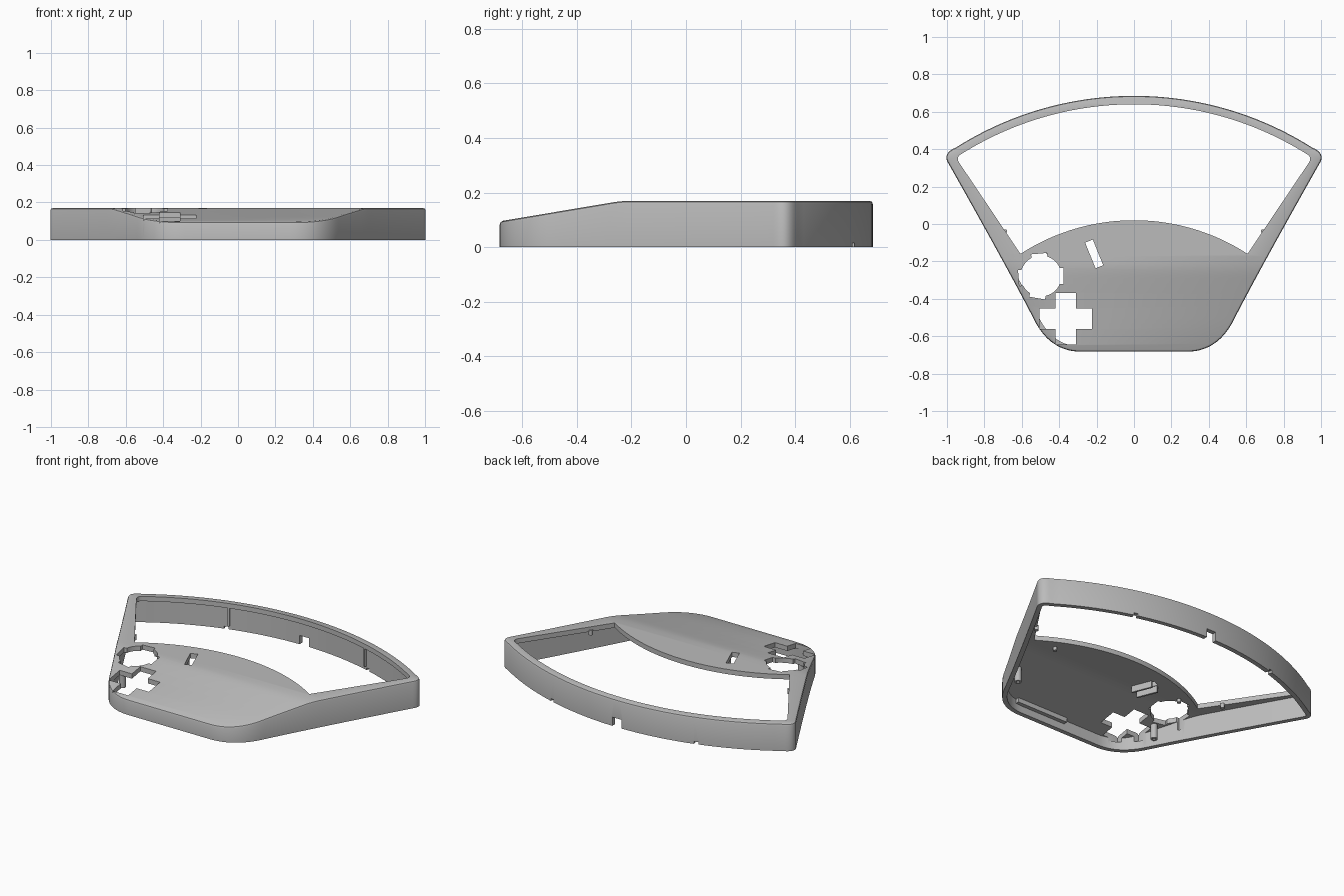
import bpy, bmesh, math
from mathutils import Vector, Matrix

if "Cube" in bpy.data.objects:
    bpy.data.objects.remove(bpy.data.objects["Cube"])

grey = bpy.data.materials.new("matte_grey")
grey.use_nodes = True
colour = (0.5, 0.5, 0.5, 1)
grey.diffuse_color = colour
grey.node_tree.nodes["Principled BSDF"].inputs["Base Color"].default_value = colour

ARC_Y = -1.095          # shared centre of all the long arcs
WALL, PLATE, TOP = 0.028, 0.03, 0.17


def finish(name, bm):
    bmesh.ops.recalc_face_normals(bm, faces=bm.faces)
    mesh = bpy.data.meshes.new(name)
    bm.to_mesh(mesh)
    bm.free()
    obj = bpy.data.objects.new(name, mesh)
    bpy.context.collection.objects.link(obj)
    mesh.materials.append(grey)
    return obj


def bezier(a, b, c, n):
    a, b, c = Vector(a), Vector(b), Vector(c)
    ts = [i / n for i in range(n + 1)]
    return [a * (1 - t) ** 2 + b * 2 * t * (1 - t) + c * t * t for t in ts]


def arc(radius, x0, x1, n):
    xs = [x0 + (x1 - x0) * i / n for i in range(n + 1)]
    return [Vector((x, ARC_Y + math.sqrt(radius ** 2 - x * x))) for x in xs]


def top_height(y):
    """Level at the back, sloping to the front, with a soft crease."""
    crease, soft, slope = -0.235, 0.04, 0.168
    d = crease - y
    if d <= -soft:
        return TOP
    if d >= soft:
        return TOP - slope * d
    return TOP - slope * (d + soft) ** 2 / (4 * soft)


def solid(name, half, rings, strip_cap):
    """Stack inset copies of a mirrored outline; rings are (inset, height rule)."""
    pts = half + [Vector((-p.x, p.y)) for p in reversed(half)]
    n, h = len(pts), len(half)
    bm = bmesh.new()
    loops = []
    for inset, height in rings:
        loop = []
        for i, p in enumerate(pts):
            a = (p - pts[i - 1]).normalized()
            b = (pts[(i + 1) % n] - p).normalized()
            t = (a + b).normalized()
            q = p + Vector((-t.y, t.x)) * inset / max(t.dot(b), 0.5)
            loop.append(bm.verts.new((q.x, q.y, height(q.y))))
        loops.append(loop)
    for lo, hi in zip(loops, loops[1:]):
        for i in range(n):
            j = (i + 1) % n
            bm.faces.new((lo[i], lo[j], hi[j], hi[i]))
    bm.faces.new(loops[0])
    if strip_cap:
        top = loops[-1]
        for i in range(h - 1):
            bm.faces.new((top[i], top[i + 1], top[n - 2 - i], top[n - 1 - i]))
    else:
        bm.faces.new(loops[-1])
    return finish(name, bm)


def box(name, centre, size, angle=0):
    bm = bmesh.new()
    m = Matrix.Translation(centre) @ Matrix.Rotation(angle, 4, 'Z') @ Matrix.Diagonal((*size, 1))
    bmesh.ops.create_cube(bm, size=1, matrix=m)
    return finish(name, bm)


def cylinder(name, centre, radius, height, sides=32):
    bm = bmesh.new()
    bmesh.ops.create_cone(bm, cap_ends=True, segments=sides, radius1=radius, radius2=radius,
                          depth=height, matrix=Matrix.Translation(centre))
    return finish(name, bm)


def cut(target, cutter):
    mod = target.modifiers.new("cut", 'BOOLEAN')
    mod.operation, mod.solver, mod.object = 'DIFFERENCE', 'EXACT', cutter
    bpy.context.view_layer.objects.active = target
    bpy.ops.object.modifier_apply(modifier=mod.name)
    bpy.data.objects.remove(cutter)


def smooth(obj):
    bpy.ops.object.select_all(action='DESELECT')
    obj.select_set(True)
    bpy.context.view_layer.objects.active = obj
    bpy.ops.object.shade_smooth_by_angle(angle=math.radians(32))


# Outer outline, front to back on one side
side = bezier((0.535, -0.51), (0.66, -0.265), (0.99, 0.32), 40)
outline = bezier((0.28, -0.683), (0.45, -0.683), (0.535, -0.51), 14)[:-1] + side[:-1]
outline += bezier((0.99, 0.32), (1.03, 0.378), (0.95, 0.41), 8)[:-1]
outline += arc(1.78, 0.95, 0.02, 28)

# Hollow shell with a softened upper rim, open underneath
R = 0.012
shell = solid("shell", outline, [
    (0, lambda y: 0),
    (0, lambda y: top_height(y) - R),
    (0.3 * R, lambda y: top_height(y) - 0.3 * R),
    (R, top_height)], True)
cut(shell, solid("cavity", outline, [
    (WALL, lambda y: -0.05),
    (WALL, lambda y: top_height(y) - PLATE)], True))

# Fan shaped window
window = arc(1.115, 0.02, 0.607, 20)
window += bezier((0.935, 0.328), (0.952, 0.355), (0.93, 0.37), 4)
window += arc(1.735, 0.9, 0.02, 24)
cut(shell, solid("window", window, [(0, lambda y: -0.1), (0, lambda y: 0.3)], False))

# Cross shaped opening
for size in ((0.28, 0.11, 0.2), (0.11, 0.276, 0.2)):
    cut(shell, box("cross_cutter", (-0.365, -0.507, 0.15), size))

# Round opening with four key slots
HOLE = Vector((-0.497, -0.278, 0.17))
cut(shell, cylinder("round_cutter", HOLE, 0.109, 0.2, 48))
for angle in (0, 95, 185, 260):
    a = math.radians(angle)
    offset = Vector((math.cos(a), math.sin(a), 0)) * 0.085
    cut(shell, box("key_cutter", HOLE + offset, (0.07, 0.085, 0.2), a))

# Slanted slot
TILT = math.radians(22)
SLOT = Vector((-0.213, -0.16, 0.15))
cut(shell, box("slot_cutter", SLOT, (0.044, 0.148, 0.2), TILT))

# Cable notch and two small notches in the back wall
cut(shell, box("cable_notch", (0, 0.67, 0.02), (0.065, 0.1, 0.07)))
for s in (-1, 1):
    cut(shell, box("small_notch", (0.5 * s, 0.613, 0), (0.025, 0.1, 0.03), -0.28 * s))
smooth(shell)

# Rails beside the slot on the underside
for s, label in ((-1, "left"), (1, "right")):
    across = Vector((math.cos(TILT), math.sin(TILT), 0)) * 0.032 * s
    box("slot_rail_" + label, SLOT + across + Vector((0, 0, -0.025)), (0.012, 0.13, 0.05), TILT)

# Paired ribs, posts and bosses
for s, label in ((-1, "right"), (1, "left")):
    box("back_rib_" + label, (0.475 * s, 0.592, 0.085), (0.012, 0.03, 0.12), -0.27 * s)
    post = cylinder("post_" + label, (0.505 * s, -0.425, 0.07), 0.02, 0.1)
    cut(post, cylinder("post_bore", (0.505 * s, -0.425, 0.02), 0.009, 0.06))
    smooth(post)
    smooth(cylinder("boss_" + label, (0.69 * s, -0.04, 0.135), 0.012, 0.03, 16))
    smooth(cylinder("panel_boss_" + label, (0.46 * s, -0.15, 0.135), 0.012, 0.03, 16))

# Ledge inside the front wall
box("front_ledge", (0.15, -0.645, 0.06), (0.36, 0.03, 0.03))
